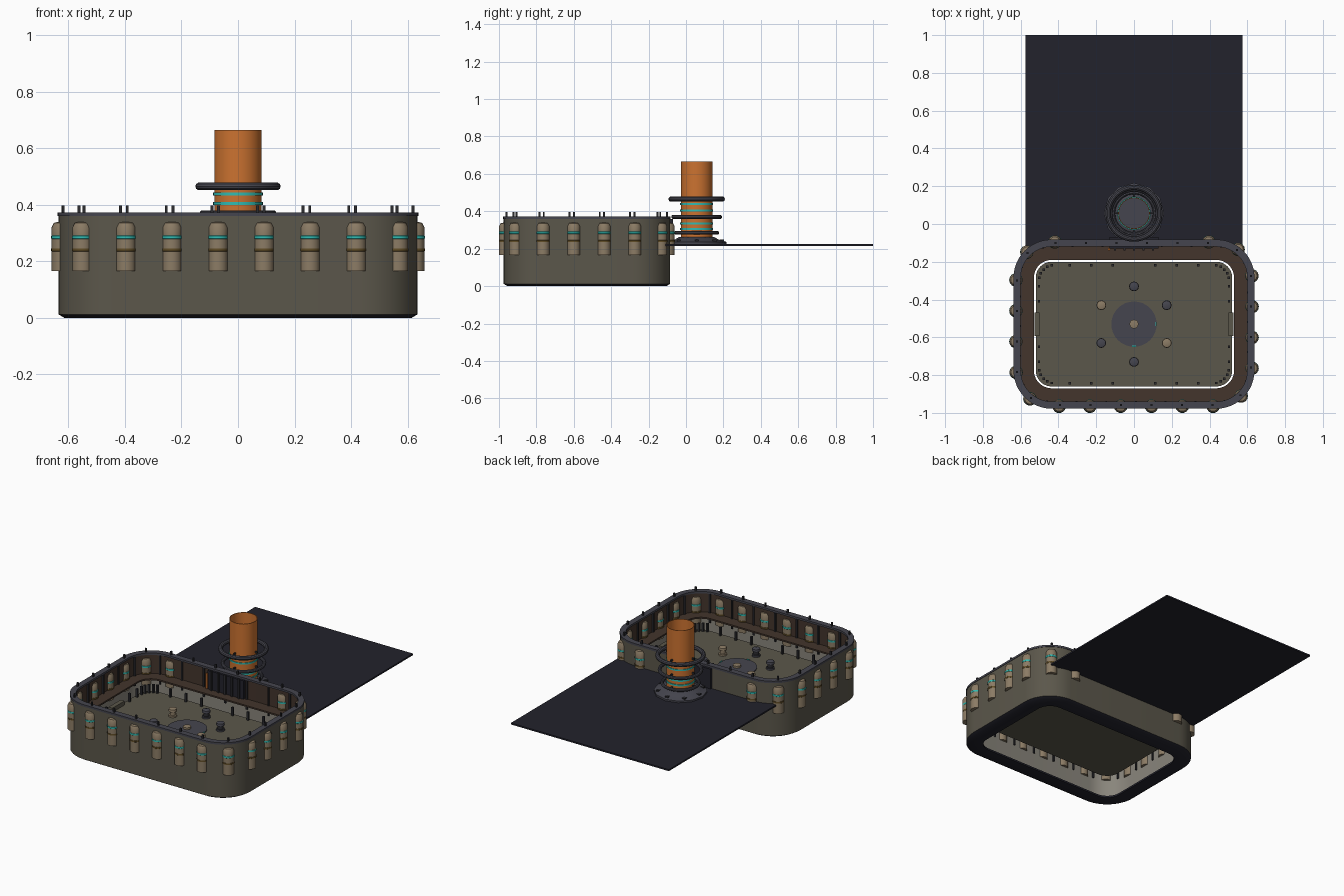
import bpy, bmesh, math
from mathutils import Vector

if "Cube" in bpy.data.objects:
    bpy.data.objects.remove(bpy.data.objects["Cube"], do_unlink=True)

CY = -0.53  # centre of the basin along y


def material(name, rgb):
    m = bpy.data.materials.new(name)
    m.use_nodes = True
    m.diffuse_color = (*rgb, 1)
    m.node_tree.nodes["Principled BSDF"].inputs["Base Color"].default_value = (*rgb, 1)
    return m


STONE = material("olive stone", (0.105, 0.095, 0.07))
NAVY = material("dark navy", (0.016, 0.016, 0.025))
STEEL = material("blue grey steel", (0.06, 0.06, 0.077))
BROWN = material("dark brown", (0.056, 0.035, 0.025))
TAN = material("tan", (0.26, 0.2, 0.13))
ORANGE = material("orange", (0.6, 0.17, 0.03))
TEAL = material("teal", (0.03, 0.5, 0.45))
GOLD = material("dull gold", (0.12, 0.075, 0.02))
BLACK = material("charcoal", (0.025, 0.025, 0.03))
LINER = material("pale liner", (0.25, 0.235, 0.2))


def finish(name, bm, mats, smooth=True):
    bmesh.ops.recalc_face_normals(bm, faces=bm.faces)
    me = bpy.data.meshes.new(name)
    bm.to_mesh(me)
    bm.free()
    for m in mats:
        me.materials.append(m)
    ob = bpy.data.objects.new(name, me)
    bpy.context.collection.objects.link(ob)
    if smooth:
        bpy.ops.object.select_all(action='DESELECT')
        ob.select_set(True)
        bpy.context.view_layer.objects.active = ob
        bpy.ops.object.shade_smooth_by_angle(angle=math.radians(35))
    return ob


def outline(d, steps=12):
    """Rounded rectangle of the basin, moved inwards by d."""
    hx, hy, r = 0.635 - d, 0.445 - d, 0.2 - d
    pts = [Vector((0, CY - hy))]
    for k, (sx, sy) in enumerate(((1, -1), (1, 1), (-1, 1), (-1, -1))):
        for i in range(steps + 1):
            a = math.radians(90 * (k - 1 + i / steps))
            pts.append(Vector((sx * (hx - r) + r * math.cos(a),
                               CY + sy * (hy - r) + r * math.sin(a))))
    return pts


def walk(d, n, start=0.0):
    """n evenly spaced points along the outline."""
    pts = outline(d)
    segs = list(zip(pts, pts[1:] + pts[:1]))
    total = sum((b - a).length for a, b in segs)
    found = []
    for i in range(n):
        s = (start + i * total / n) % total
        for a, b in segs:
            length = (b - a).length
            if s <= length:
                found.append(a.lerp(b, s / length))
                break
            s -= length
    return found


def band(name, profile, mats):
    """Closed (inset, height) profile swept round the basin; one material per edge."""
    bm = bmesh.new()
    rings = [[bm.verts.new((p.x, p.y, z)) for p in outline(d)] for d, z in profile]
    used = list(dict.fromkeys(mats))
    n = len(rings[0])
    for k, m in enumerate(mats):
        lo, hi = rings[k], rings[(k + 1) % len(rings)]
        for i in range(n):
            j = (i + 1) % n
            bm.faces.new((lo[i], lo[j], hi[j], hi[i])).material_index = used.index(m)
    return finish(name, bm, used)


def lathe(name, profile, mats, places, sides=24):
    """Turned (radius, height) profile, repeated at each (x, y, z)."""
    bm = bmesh.new()
    used = list(dict.fromkeys(mats))
    for px, py, pz in places:
        rings = []
        for r, z in profile:
            count = sides if r > 0 else 1
            rings.append([bm.verts.new((px + r * math.cos(math.tau * i / sides),
                                        py + r * math.sin(math.tau * i / sides), pz + z))
                          for i in range(count)])
        for lo, hi, m in zip(rings, rings[1:], mats):
            for i in range(sides):
                j = (i + 1) % sides
                vs = [lo[i % len(lo)], lo[j % len(lo)], hi[j % len(hi)], hi[i % len(hi)]]
                bm.faces.new(list(dict.fromkeys(vs))).material_index = used.index(m)
    return finish(name, bm, used)


def boxes(name, mat, size, places):
    bm = bmesh.new()
    for p in places:
        made = bmesh.ops.create_cube(bm, size=1)["verts"]
        bmesh.ops.scale(bm, vec=size, verts=made)
        bmesh.ops.translate(bm, vec=p, verts=made)
    return finish(name, bm, [mat], False)


# Basin: wall with dark underside, rim, ledge and floor
band("basin_wall",
     [(0.02, 0), (0, 0.012), (0, 0.365), (0.028, 0.365), (0.028, 0.23),
      (0.028, 0.02), (0.105, 0.012), (0.105, 0)],
     [NAVY, STONE, STONE, BROWN, LINER, NAVY, NAVY, NAVY])
band("basin_rim", [(-0.003, 0.36), (-0.003, 0.373), (0.035, 0.373), (0.035, 0.36)], [STEEL] * 4)
band("inner_ledge", [(0.027, 0.226), (0.027, 0.236), (0.105, 0.236), (0.105, 0.226)], [BROWN] * 4)

bm = bmesh.new()
base = bm.faces.new([bm.verts.new((p.x, p.y, 0.148)) for p in outline(0.115)])
top = bmesh.ops.extrude_face_region(bm, geom=[base])
bmesh.ops.translate(bm, vec=(0, 0, 0.012), verts=[g for g in top["geom"] if isinstance(g, bmesh.types.BMVert)])
if base not in bm.faces[:]:
    bm.faces.new([v for v in base.verts])
finish("basin_floor", bm, [STONE])

# Capsule lamps through the wall, left out behind the tower
lamps = [(p.x, p.y, 0) for p in walk(0.01, 24, 0.0925) if not (p.y > -0.2 and abs(p.x) < 0.28)]
lathe("wall_capsules",
      [(0, 0.166), (0.035, 0.166), (0.035, 0.235), (0.036, 0.236), (0.036, 0.245), (0.035, 0.246),
       (0.035, 0.279), (0.036, 0.28), (0.036, 0.29), (0.035, 0.291), (0.035, 0.32),
       (0.027, 0.336), (0, 0.342)],
      [TAN, TAN, GOLD, GOLD, GOLD, TAN, TEAL, TEAL, TEAL, TAN, TAN, TAN], lamps, 14)

# Small posts on the rim, ribs inside the wall and pegs round the floor
boxes("rim_posts", BLACK, (0.01, 0.01, 0.032), [(p.x, p.y, 0.381) for p in walk(0.016, 24, 0.0925)])
boxes("wall_ribs", BLACK, (0.01, 0.01, 0.19), [(p.x, p.y, 0.265) for p in walk(0.032, 24, 0.0105)])
pegs = [(s * x, CY + t * 0.312) for s in (-1, 1) for t in (-1, 1) for x in (0.113, 0.226, 0.34)]
pegs += [(s * 0.503, CY + y) for s in (-1, 1) for y in (-0.2, -0.12, 0.12, 0.2)]
for s in (-1, 1):
    for t in (-1, 1):
        for i in range(5):
            a = math.radians(10 + 17.5 * i)
            pegs.append((s * (0.42 + 0.083 * math.cos(a)), CY + t * (0.23 + 0.083 * math.sin(a))))
boxes("floor_pegs", BLACK, (0.013, 0.013, 0.055), [(x, y, 0.187) for x, y in pegs])
boxes("side_grips", STONE, (0.028, 0.125, 0.03), [(s * 0.513, CY, 0.172) for s in (-1, 1)])

# Floor centre: disc, knob, teal marks and six stands
lathe("centre_disc", [(0, 0.158), (0.12, 0.158), (0.12, 0.165), (0, 0.165)], [STEEL] * 3, [(0, CY, 0)], 32)
lathe("centre_knob", [(0.024, 0.164), (0.024, 0.178), (0, 0.182)], [TAN] * 2, [(0, CY, 0)], 12)
boxes("disc_marks", TEAL, (0.02, 0.006, 0.008), [(0, CY - 0.117, 0.165)])
boxes("disc_side_mark", TEAL, (0.006, 0.02, 0.008), [(0.117, CY, 0.165)])
stands = [(0.2 * math.cos(math.radians(a)), CY + 0.2 * math.sin(math.radians(a)), 0.158)
          for a in (30, 90, 150, 210, 270, 330)]
stand = [(0.026, 0), (0.026, 0.012), (0.018, 0.014), (0.018, 0.035), (0.026, 0.037), (0.024, 0.052), (0, 0.06)]
lathe("dark_stands", stand, [STEEL, BLACK, BLACK, BLACK, STEEL, STEEL], [stands[i] for i in (0, 1, 3, 4)], 12)
lathe("tan_stands", stand, [TAN] * 6, [stands[i] for i in (2, 5)], 12)

# Deck behind the basin, with a gate in the back wall
boxes("deck", NAVY, (1.15, 1.16, 0.01), [(0, 0.42, 0.22)])
boxes("gate", NAVY, (0.26, 0.06, 0.13), [(0, -0.1, 0.293)])
boxes("gate_bars", BLACK, (0.012, 0.012, 0.13), [(-0.1 + 0.05 * i, -0.134, 0.3) for i in range(5)])
boxes("gate_posts", ORANGE, (0.01, 0.012, 0.1), [(-0.133, -0.134, 0.29)])

# Tower: open tube, flared foot, hoops and glowing bands
TOWER = (0, 0.057, 0)
lathe("tower_tube", [(0.084, 0.225), (0.084, 0.665), (0.08, 0.665), (0.08, 0.25)], [ORANGE] * 3, [TOWER], 40)
lathe("tube_bottom", [(0.081, 0.25), (0, 0.25)], [STEEL], [TOWER], 40)
lathe("tower_foot", [(0.16, 0.224), (0.16, 0.236), (0.115, 0.25), (0.095, 0.262), (0.084, 0.262)],
      [STEEL] * 4, [TOWER], 12)
boxes("foot_bolts", BLACK, (0.02, 0.02, 0.02),
      [(0.135 * math.cos(math.tau * i / 8), 0.057 + 0.135 * math.sin(math.tau * i / 8), 0.238) for i in range(8)])
for name, radius, tube, z in (("upper", 0.137, 0.014, 0.465), ("middle", 0.125, 0.011, 0.37),
                              ("lower", 0.11, 0.01, 0.285)):
    loop = [(radius + tube * math.cos(math.tau * i / 10), z + tube * math.sin(math.tau * i / 10))
            for i in range(11)]
    lathe(name + "_hoop", loop, [STEEL] * 10, [TOWER], 40)
    boxes(name + "_hoop_struts", BLACK, (0.008, 0.008, 0.012),
          [(r * math.cos(a), 0.057 + r * math.sin(a), z)
           for r in (0.09, 0.098) for a in (0, math.pi / 2, math.pi, -math.pi / 2)])
lathe("tower_bands", [(0.083, 0), (0.088, 0), (0.088, 0.01), (0.083, 0.01)], [TEAL] * 3,
      [(0, 0.057, z) for z in (0.3, 0.33, 0.4, 0.433)], 40)
